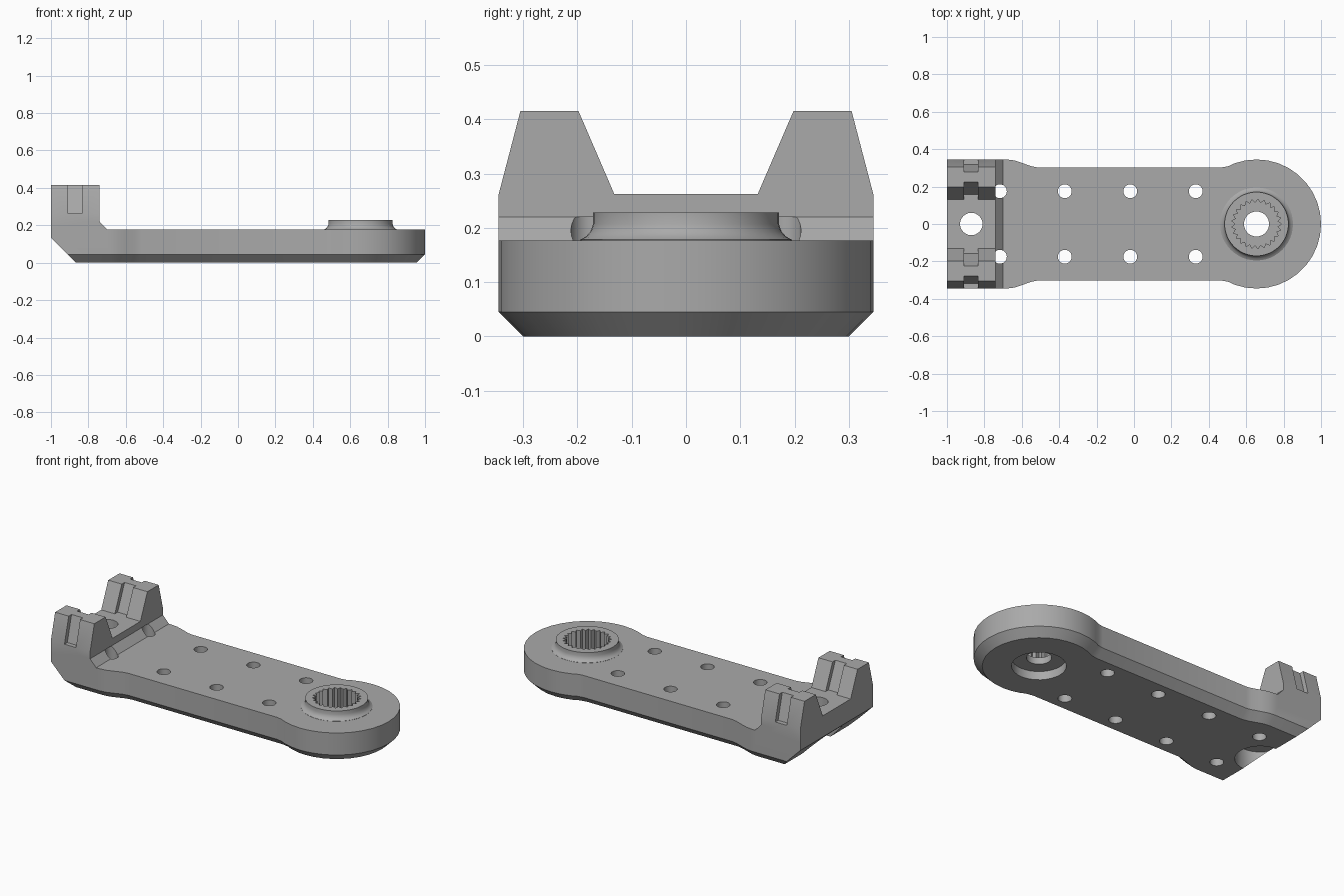
import bpy, bmesh
from math import sin, cos, pi, radians
from mathutils import Vector

if "Cube" in bpy.data.objects:
    bpy.data.objects.remove(bpy.data.objects["Cube"])

grey = bpy.data.materials.new("satin grey")
grey.use_nodes = True
COLOUR = (0.4, 0.4, 0.4, 1)
grey.diffuse_color = COLOUR
grey.node_tree.nodes["Principled BSDF"].inputs["Base Color"].default_value = COLOUR

HALF = 0.345      # half width at both ends
WAIST = 0.303     # half width of the middle
TOP = 0.177       # top of the arm plate
HUB = 0.655       # x of the splined hub
PIN = -0.87       # x of the bracket hole


def stack(name, rings):
    """Solid from a stack of closed rings with equal point counts."""
    bm = bmesh.new()
    loops = [[bm.verts.new(p) for p in ring] for ring in rings]
    n = len(loops[0])
    for a, b in zip(loops, loops[1:]):
        for i in range(n):
            j = (i + 1) % n
            bm.faces.new((a[i], a[j], b[j], b[i]))
    bm.faces.new(loops[0][::-1])
    bm.faces.new(loops[-1])
    bmesh.ops.recalc_face_normals(bm, faces=bm.faces)
    mesh = bpy.data.meshes.new(name)
    bm.to_mesh(mesh)
    bm.free()
    mesh.materials.append(grey)
    ob = bpy.data.objects.new(name, mesh)
    bpy.context.collection.objects.link(ob)
    return ob


def prism_x(name, yz, x0, x1):
    return stack(name, [[(x, y, z) for y, z in yz] for x in (x0, x1)])


def prism_y(name, xz, y0, y1):
    return stack(name, [[(x, y, z) for x, z in xz] for y in (y0, y1)])


def turned(name, x, y, profile, sides=32):
    """Round solid about a vertical axis, from (radius, z) pairs."""
    return stack(name, [[(x + r * cos(2 * pi * i / sides), y + r * sin(2 * pi * i / sides), z)
                         for i in range(sides)] for r, z in profile])


def combine(tool, operation):
    mod = arm.modifiers.new(tool.name, 'BOOLEAN')
    mod.operation, mod.solver, mod.object = operation, 'EXACT', tool
    bpy.context.view_layer.objects.active = arm
    bpy.ops.object.modifier_apply(modifier=mod.name)
    bpy.data.objects.remove(tool)


def inset(ring, d):
    """Move a counter-clockwise outline inward by d."""
    out = []
    for i, p in enumerate(ring):
        a = (p - ring[i - 1]).normalized()
        b = (ring[(i + 1) % len(ring)] - p).normalized()
        na, nb = Vector((-a.y, a.x)), Vector((-b.y, b.x))
        out.append(p + (na + nb) * d / (1 + na.dot(nb)))
    return out


# Arm plate: round hub end, narrower waist, wide bracket end, chamfered underside
half = [(HUB + HALF * cos(radians(t)), HALF * sin(radians(t))) for t in range(0, 111, 10)]
half += [(0.505, 0.309), (0.47, WAIST), (-0.52, WAIST), (-0.55, 0.309),
         (-0.6, 0.327), (-0.64, 0.34), (-0.68, HALF), (-1.2, HALF)]
outline = [Vector(p) for p in half + [(x, -y) for x, y in half[:0:-1]]]
arm = stack("bracket_arm", [
    [(p.x, p.y, 0) for p in inset(outline, 0.045)],
    [(p.x, p.y, 0.045) for p in outline],
    [(p.x, p.y, TOP) for p in outline]])

# Bracket: two tapered posts on a raised block, with a sloped foot
right = [(HALF, 0.1), (HALF, 0.262), (0.305, 0.415), (0.198, 0.415), (0.132, 0.262)]
combine(prism_x("posts", right + [(-y, z) for y, z in right[::-1]], -1.1, -0.74), 'UNION')
combine(prism_y("foot", [(-0.8, 0.1), (-0.7, 0.1), (-0.7, TOP), (-0.74, 0.22), (-0.8, 0.22)],
                -HALF, HALF), 'UNION')

# Hub collar with a filleted base
combine(turned("collar", HUB, 0, [(0.195, 0.12), (0.195, 0.178), (0.184, 0.184), (0.176, 0.193),
                                  (0.171, 0.207), (0.171, 0.228)], 48), 'UNION')

# Square off the bracket end and bevel its lower corner
combine(prism_y("end_cut", [(-1.4, -0.1), (-0.765, -0.1), (-1, 0.135), (-1, 0.6), (-1.4, 0.6)],
                -0.6, 0.6), 'DIFFERENCE')

# Slots down the outer and inner faces of each post
for s in (1, -1):
    outer = [(0.278, 0.415), (0.318, 0.262), (0.4, 0.262), (0.4, 0.5), (0.278, 0.5)]
    inner = [(0.225, 0.415), (0.159, 0.262), (0.1, 0.262), (0.1, 0.5), (0.225, 0.5)]
    for slot in (outer, inner):
        combine(prism_x("slot", [(s * y, z) for y, z in slot], -0.91, -0.834), 'DIFFERENCE')

# Two rows of bolt holes; the pair under the posts stops at the foot
for x in (-0.717, -0.37, -0.02, 0.33):
    for y in (-0.175, 0.175):
        top = 0.22 if x < -0.7 else 0.3
        combine(turned("bolt_hole", x, y, [(0.037, -0.1), (0.037, top)], 24), 'DIFFERENCE')

# Bracket hole and hub hole, each counterbored from below
for x, r, bore, depth in ((PIN, 0.06, 0.135, 0.12), (HUB, 0.067, 0.145, 0.05)):
    combine(turned("through_hole", x, 0, [(r, -0.1), (r, 0.5)]), 'DIFFERENCE')
    combine(turned("counterbore", x, 0, [(bore, -0.1), (bore, depth)]), 'DIFFERENCE')

# Splined socket in the collar
TEETH = 25
star = [((0.133, 0.114)[i % 2], pi * i / TEETH) for i in range(2 * TEETH)]
combine(stack("spline", [[(HUB + r * cos(a), r * sin(a), z) for r, a in star]
                         for z in (0.09, 0.4)]), 'DIFFERENCE')

# Smooth curved walls, keep machined edges crisp
for ob in bpy.context.selected_objects:
    ob.select_set(False)
arm.select_set(True)
bpy.context.view_layer.objects.active = arm
bpy.ops.object.shade_smooth_by_angle(angle=radians(25))
